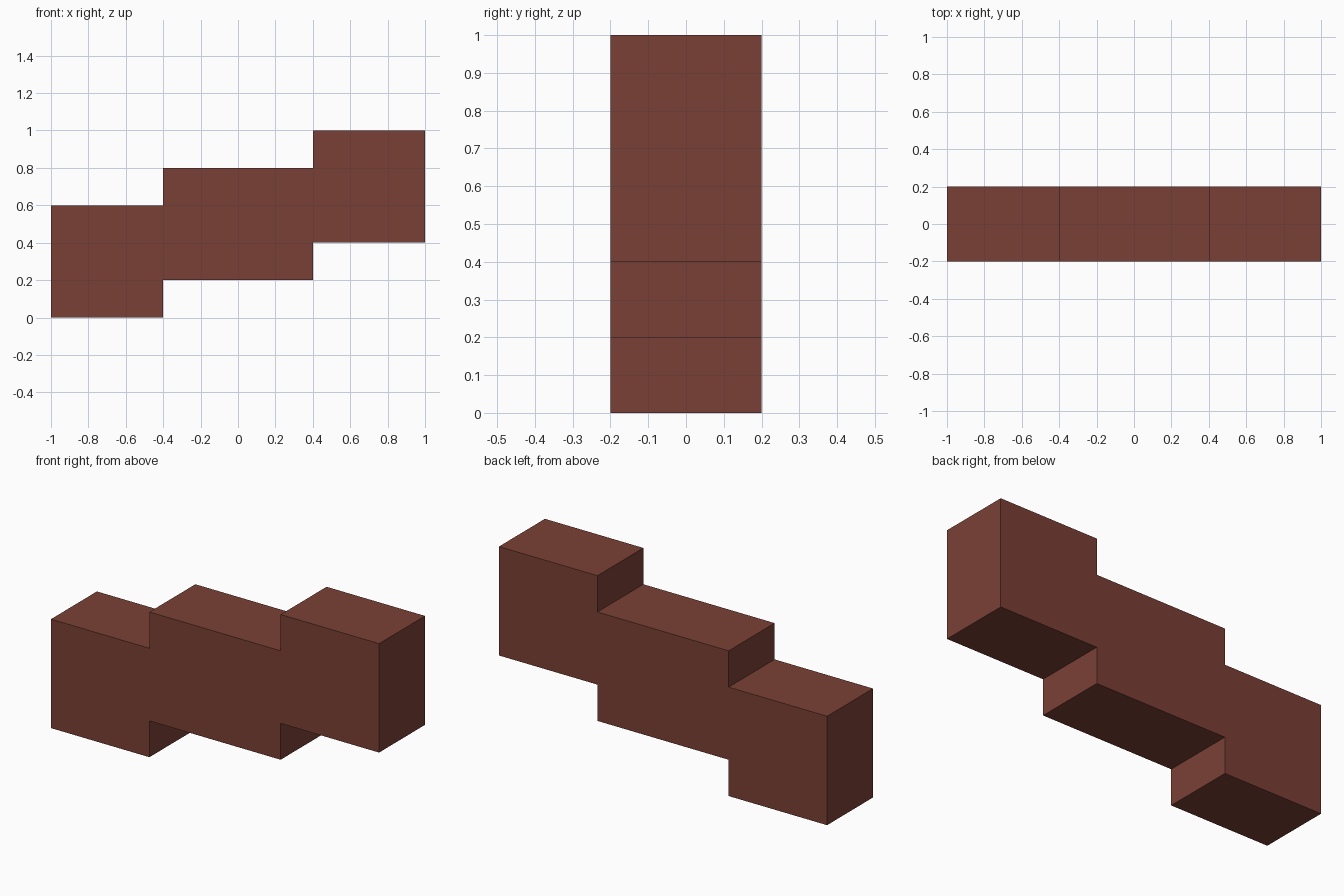
import bpy
import bmesh

cube = bpy.data.objects.get("Cube")
if cube:
    bpy.data.objects.remove(cube, do_unlink=True)

# Reddish brown material
brown = bpy.data.materials.new("reddish brown")
brown.use_nodes = True
colour = (0.195, 0.051, 0.036, 1.0)
brown.diffuse_color = colour
brown.node_tree.nodes["Principled BSDF"].inputs["Base Color"].default_value = colour

# Stepped outline in x and z: three blocks, each one step higher
WIDTH_EDGES = [-1.0, -0.4, 0.4, 1.0]
HEIGHT, STEP, HALF_DEPTH = 0.6, 0.2, 0.2
bottom = []
for i in range(3):
    z = i * STEP
    bottom += [(WIDTH_EDGES[i], z), (WIDTH_EDGES[i + 1], z)]
top = [(x, z + HEIGHT) for x, z in reversed(bottom)]

# Extrude the outline from front to back
bm = bmesh.new()
face = bm.faces.new([bm.verts.new((x, -HALF_DEPTH, z)) for x, z in bottom + top])
result = bmesh.ops.extrude_face_region(bm, geom=[face])
moved = [v for v in result["geom"] if isinstance(v, bmesh.types.BMVert)]
bmesh.ops.translate(bm, verts=moved, vec=(0, 2 * HALF_DEPTH, 0))
bmesh.ops.recalc_face_normals(bm, faces=bm.faces)

mesh = bpy.data.meshes.new("stepped_beam")
bm.to_mesh(mesh)
bm.free()
mesh.materials.append(brown)
beam = bpy.data.objects.new("stepped_beam", mesh)
bpy.context.collection.objects.link(beam)
